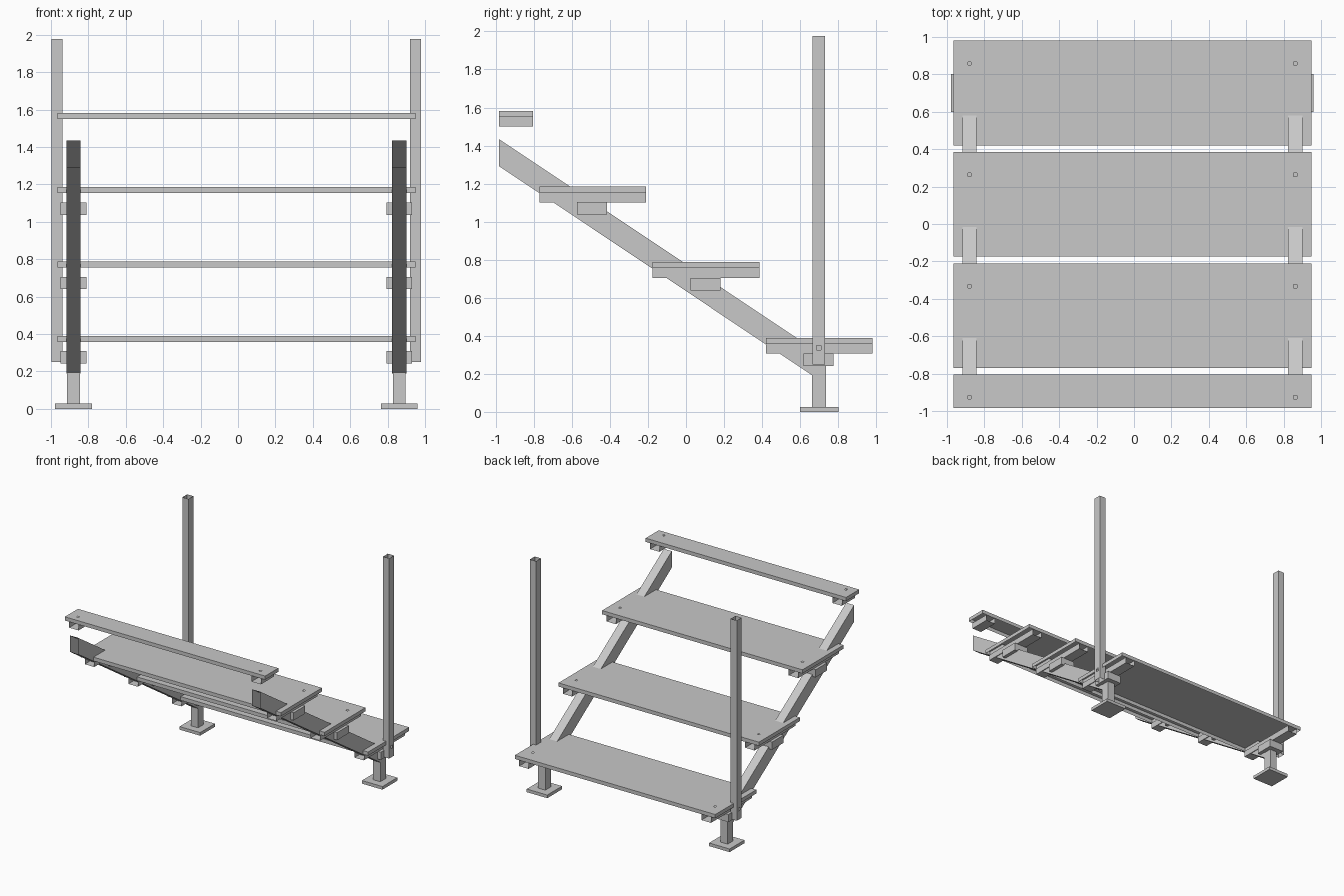
import bpy
import bmesh
from mathutils import Vector

cube = bpy.data.objects.get("Cube")
if cube:
    bpy.data.objects.remove(cube, do_unlink=True)

GREY = (0.58, 0.58, 0.58, 1)
steel = bpy.data.materials.new("grey_steel")
steel.use_nodes = True
steel.diffuse_color = GREY
steel.node_tree.nodes["Principled BSDF"].inputs["Base Color"].default_value = GREY

FRONT, BACK = (0, -1, 0), (0, 1, 0)
UP, DOWN = (0, 0, 1), (0, 0, -1)
MID = -0.0085       # centre plane of the stair
X = 0.871           # distance of the supports from it
CUT = -0.984        # front limit of the flight
RUN, RISE = 0.595, 0.3975


def punch(bm, centre, size, axes):
    """Cut a square hole through the faces crossing the two given axes."""
    for a in axes:
        normal = Vector(float(i == a) for i in range(3))
        for side in (-1, 1):
            bmesh.ops.bisect_plane(bm, geom=bm.verts[:] + bm.edges[:] + bm.faces[:],
                                   plane_co=Vector(centre) + normal * side * size / 2,
                                   plane_no=normal)
    inside = [f for f in bm.faces if all(
        abs(f.calc_center_median()[a] - centre[a]) < size * 0.4 for a in axes)]
    bmesh.ops.delete(bm, geom=inside, context='FACES')


def box(name, lo, hi, open_sides=(), shear=0.0, mirror=True, holes=()):
    """Box between two corners; open_sides are outward directions left without a face.
    shear lowers z along y; mirror repeats the part across the centre plane."""
    lo, hi = Vector(lo), Vector(hi)
    bm = bmesh.new()
    bmesh.ops.create_cube(bm, size=1)
    bm.normal_update()
    gone = [f for f in bm.faces
            if any(f.normal.dot(Vector(d)) > 0.9 for d in open_sides)]
    bmesh.ops.delete(bm, geom=gone, context='FACES_ONLY')
    for v in bm.verts:
        v.co = Vector(l + (h - l) * (c + 0.5) for l, h, c in zip(lo, hi, v.co))
        v.co.z -= shear * (v.co.y - lo.y)
    for hole in holes:
        punch(bm, *hole)
    mesh = bpy.data.meshes.new(name)
    bm.to_mesh(mesh)
    bm.free()
    mesh.materials.append(steel)
    ob = bpy.data.objects.new(name, mesh)
    ob.location.x = MID
    bpy.context.collection.objects.link(ob)
    if mirror:
        ob.modifiers.new("both_sides", 'MIRROR')


# Feet, legs and railing posts
box("base_plate", (X - 0.098, 0.599, 0), (X + 0.098, 0.801, 0.027))
box("leg", (X - 0.034, 0.662, 0.027), (X + 0.034, 0.736, 0.308), (UP, DOWN))
box("railing_post", (0.929, 0.664, 0.249), (0.988, 0.73, 1.977), (UP, DOWN),
    holes=[((0.96, 0.698, 0.337), 0.024, (1, 2))])

# Sloping hollow stringers
box("stringer", (X - 0.038, CUT, 1.293), (X + 0.038, 0.669, 1.435),
    (FRONT, BACK), shear=RISE / RUN)

# Steps: pan tread with bolt holes, hollow bearer tubes and brackets
for i in range(4):
    y, z = 0.42 - RUN * i, 0.39 + RISE * i
    front, back = max(y, CUT), y + 0.56
    box(f"tread_{i + 1}", (-0.957, front, z - 0.032), (0.957, back, z),
        (DOWN,), mirror=False,
        holes=[((s * X, back - 0.122, z), 0.018, (0, 1)) for s in (-1, 1)])
    box(f"bearer_tube_{i + 1}", (X - 0.045, front, z - 0.083),
        (X + 0.045, back, z - 0.031), (FRONT, BACK))
    if i < 3:
        box(f"bracket_{i + 1}", (X - 0.069, y + 0.198, z - 0.148),
            (X + 0.069, y + 0.356, z - 0.082))
